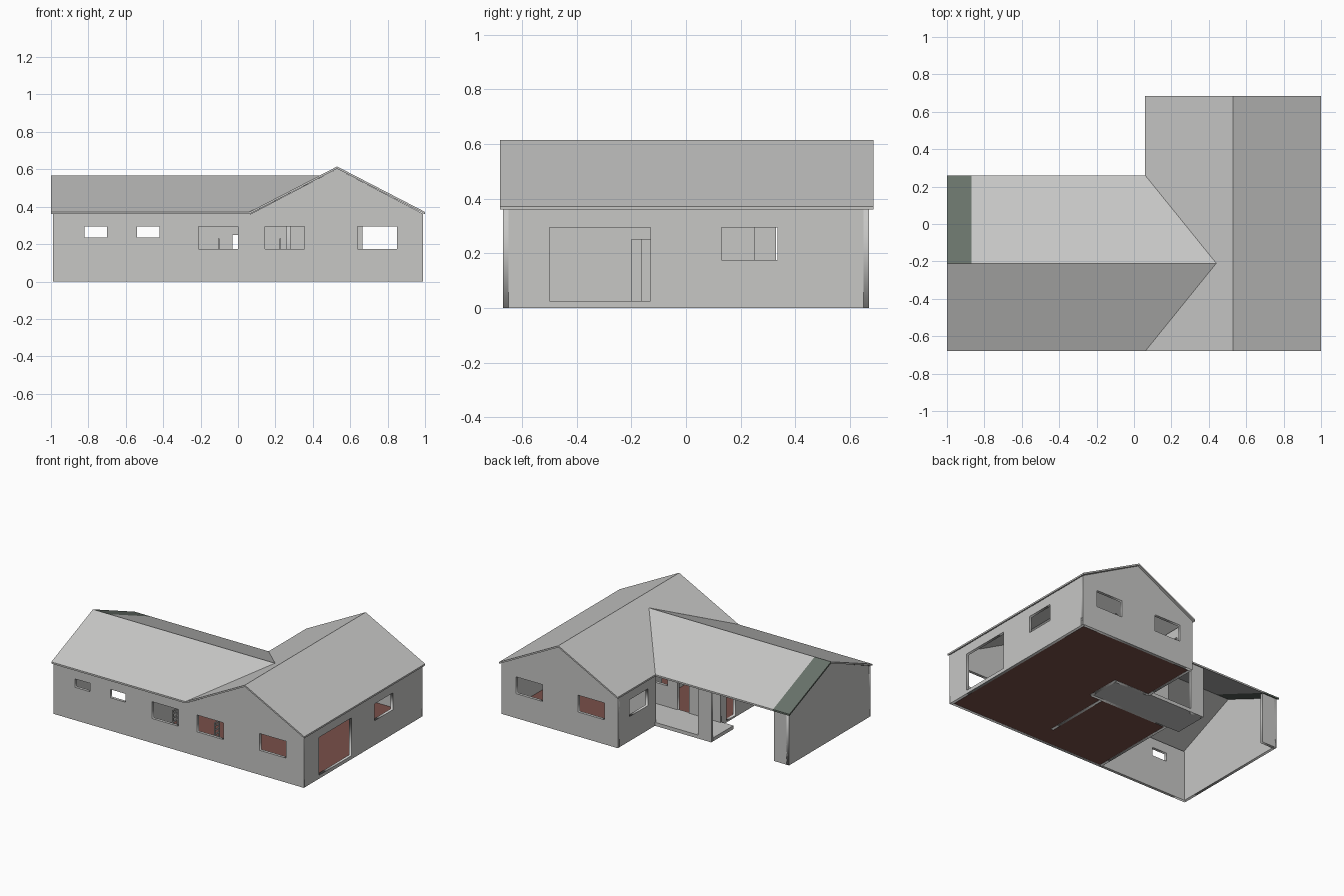
import bpy, bmesh
from math import pi

if "Cube" in bpy.data.objects:
    bpy.data.objects.remove(bpy.data.objects["Cube"], do_unlink=True)


def material(name, rgb):
    m = bpy.data.materials.new(name)
    m.use_nodes = True
    m.diffuse_color = (*rgb, 1)
    m.node_tree.nodes["Principled BSDF"].inputs["Base Color"].default_value = (*rgb, 1)
    return m


GREY = material("light grey", (0.57, 0.57, 0.56))
RED = material("brick red floor", (0.19, 0.08, 0.066))
GREEN = material("grey green", (0.14, 0.17, 0.145))

EAVE, RIDGE, THICK = 0.372, 0.615, 0.012
WING_RIDGE = 0.568
WALL = 0.02


def rect(u0, u1, v0, v1):
    return [(u0, v0), (u1, v0), (u1, v1), (u0, v1)]


def panel(name, axis, at, outline, holes=()):
    """Upright wall with openings, lying across the given axis."""
    cu = bpy.data.curves.new(name, "CURVE")
    cu.dimensions, cu.fill_mode, cu.extrude = "2D", "BOTH", WALL / 2
    for loop in [outline, *holes]:
        s = cu.splines.new("POLY")
        s.points.add(len(loop) - 1)
        for p, (u, v) in zip(s.points, loop):
            p.co = (u, v, 0, 1)
        s.use_cyclic_u = True
    ob = bpy.data.objects.new(name, cu)
    bpy.context.collection.objects.link(ob)
    ob.rotation_euler = (pi / 2, 0, pi / 2 if axis == "x" else 0)
    ob.location = (at, 0, 0) if axis == "x" else (0, at, 0)
    cu.materials.append(GREY)
    bpy.ops.object.select_all(action="DESELECT")
    ob.select_set(True)
    bpy.context.view_layer.objects.active = ob
    bpy.ops.object.convert(target="MESH")


def slab(name, points, height, thick, mat):
    """Plate over a plan outline; height gives the top z at (x, y)."""
    bm = bmesh.new()
    top = [bm.verts.new((x, y, height(x, y))) for x, y in points]
    low = [bm.verts.new((x, y, height(x, y) - thick)) for x, y in points]
    bm.faces.new(top)
    bm.faces.new(low[::-1])
    for i in range(len(top)):
        j = (i + 1) % len(top)
        bm.faces.new((top[i], low[i], low[j], top[j]))
    bmesh.ops.recalc_face_normals(bm, faces=bm.faces)
    me = bpy.data.meshes.new(name)
    bm.to_mesh(me)
    bm.free()
    me.materials.append(mat)
    bpy.context.collection.objects.link(bpy.data.objects.new(name, me))


def box(name, x0, x1, y0, y1, z0, z1, mat=GREY):
    slab(name, rect(x0, x1, y0, y1), lambda x, y: z1, z1 - z0, mat)


# Roof planes: main wing runs along y, side wing along x
def main_h(x, y):
    return RIDGE - abs(x - 0.53) / 0.47 * (RIDGE - EAVE)


def side_h(x, y):
    return WING_RIDGE - abs(y + 0.21) / 0.47 * (WING_RIDGE - EAVE)


slab("main_roof_left", rect(0.53, 1.0, -0.68, 0.685), main_h, THICK, GREY)
slab("main_roof_right", [(0.06, -0.68), (0.53, -0.68), (0.53, 0.685), (0.06, 0.685),
                         (0.06, 0.26), (0.44, -0.21)], main_h, THICK, GREY)
slab("side_roof_front", [(-1, -0.68), (0.06, -0.68), (0.44, -0.21), (-1, -0.21)],
     side_h, THICK, GREY)
slab("side_roof_back", [(-0.87, -0.21), (0.44, -0.21), (0.06, 0.26), (-0.87, 0.26)],
     side_h, THICK, GREY)
slab("roof_end_strip", rect(-1, -0.87, -0.21, 0.26), side_h, THICK, GREEN)

# Outer walls
LOW, PEAK, SIDE_PEAK = 0.362, 0.603, 0.556


def window(u0, u1):
    return rect(u0, u1, 0.175, 0.295)


panel("front_wall", "y", -0.66,
      [(-0.99, 0), (0.99, 0), (0.99, LOW), (0.53, PEAK), (0.07, LOW), (-0.99, LOW)],
      [rect(-0.82, -0.70, 0.235, 0.295), rect(-0.54, -0.42, 0.235, 0.295),
       window(-0.21, 0), window(0.145, 0.355), window(0.64, 0.85)])
panel("back_wall", "y", 0.66,
      [(0.07, 0), (0.99, 0), (0.99, LOW), (0.53, PEAK), (0.07, LOW)],
      [window(0.175, 0.385), window(0.665, 0.875)])
panel("left_wall", "x", 0.98, rect(-0.665, 0.665, 0, LOW),
      [rect(-0.5, -0.13, 0.025, 0.295), window(0.13, 0.335)])
panel("courtyard_wall", "x", 0.08, rect(0.24, 0.665, 0, LOW), [window(0.33, 0.54)])
panel("carport_end_wall", "x", -0.98,
      [(-0.665, 0), (0.25, 0), (0.25, LOW), (-0.21, SIDE_PEAK), (-0.665, LOW)])
panel("carport_back_wall", "y", 0.24, rect(-0.985, -0.87, 0, LOW))

# Recessed porch and the wall dividing house from carport
panel("porch_back_wall", "y", 0.0, rect(-0.28, 0.36, 0, 0.45),
      [rect(-0.03, 0.06, 0.012, 0.25), window(0.14, 0.26)])
panel("porch_side_wall", "x", 0.36, rect(0, 0.25, 0, 0.49))
panel("porch_return_wall", "y", 0.24, [(0.08, 0), (0.36, 0), (0.36, 0.5), (0.08, LOW)])
panel("porch_pier", "y", 0.24, rect(-0.375, -0.27, 0, LOW))
panel("dividing_wall", "x", -0.27,
      [(-0.66, 0), (0, 0), (0, 0.45), (-0.21, 0.55), (-0.66, LOW)],
      [rect(-0.16, -0.06, 0.012, 0.25)])

# Floors
slab("house_floor", [(-0.26, -0.65), (0.97, -0.65), (0.97, 0.65), (0.08, 0.65), (0.08, 0.25),
                     (0.36, 0.25), (0.36, 0), (-0.26, 0)], lambda x, y: 0.011, 0.01, RED)
box("porch_floor", -0.375, 0.36, 0, 0.25, 0, 0.025)

# Inner partition and simple slat-back chairs by the front windows
panel("inner_partition", "x", 0.27, rect(-0.5, -0.01, 0, LOW), [rect(-0.2, -0.1, 0.012, 0.25)])
for i, cx in enumerate((-0.13, 0.2)):
    cy = -0.56
    box(f"chair_seat_{i}", cx - 0.03, cx + 0.03, cy - 0.03, cy + 0.03, 0.1, 0.11)
    for sx in (-0.026, 0.026):
        for sy in (-0.026, 0.026):
            box(f"chair_leg_{i}", cx + sx - 0.004, cx + sx + 0.004, cy + sy - 0.004,
                cy + sy + 0.004, 0.011, 0.23 if sx > 0 else 0.1)
    for z in (0.14, 0.17, 0.2, 0.22):
        box(f"chair_slat_{i}", cx + 0.023, cx + 0.029, cy - 0.026, cy + 0.026, z, z + 0.01)
